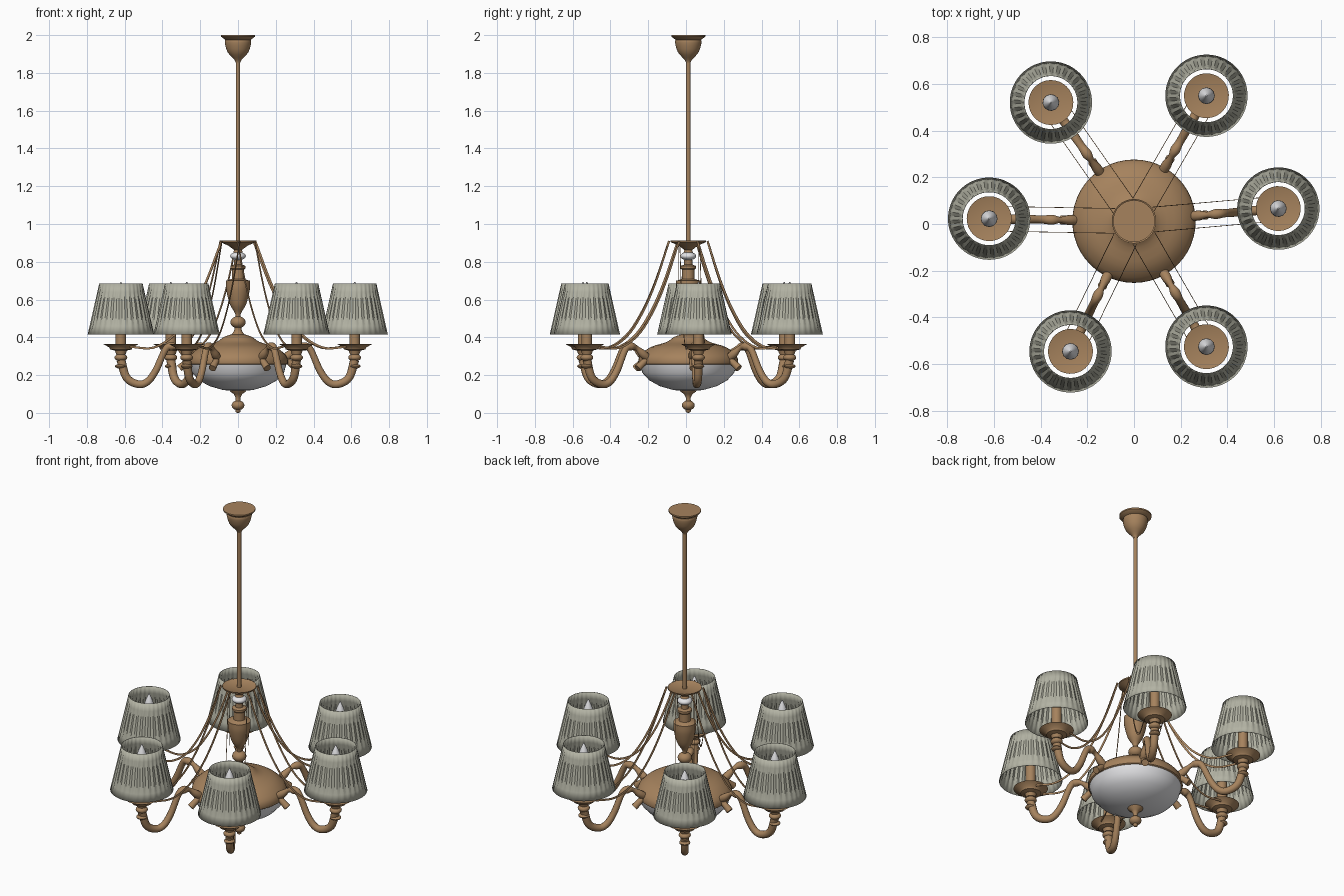
import bpy, bmesh, math
from mathutils import Vector

if "Cube" in bpy.data.objects:
    bpy.data.objects.remove(bpy.data.objects["Cube"])

CY = 0.012                               # hub sits slightly behind the centre
ARM_R = 0.62
TAU = 2 * math.pi


def material(name, *rgb):
    m = bpy.data.materials.new(name)
    m.diffuse_color = (*rgb, 1)
    m.use_nodes = True
    m.node_tree.nodes["Principled BSDF"].inputs["Base Color"].default_value = m.diffuse_color
    return m


BRONZE = material("bronze", 0.38, 0.225, 0.11)
FABRIC = material("grey_fabric", 0.45, 0.45, 0.37)
GLASS = material("white_glass", 0.78, 0.78, 0.8)


def finish(name, bm, rings, mat, angle=40, caps=True):
    """Skin the rings into a smooth-shaded object."""
    for a, b in zip(rings, rings[1:]):
        for i in range(len(a)):
            j = (i + 1) % len(a)
            bm.faces.new((a[i], a[j], b[j], b[i]))
    if caps:
        bm.faces.new(rings[0])
        bm.faces.new(rings[-1])
    bmesh.ops.recalc_face_normals(bm, faces=bm.faces)
    me = bpy.data.meshes.new(name)
    bm.to_mesh(me)
    bm.free()
    me.materials.append(mat)
    ob = bpy.data.objects.new(name, me)
    bpy.context.collection.objects.link(ob)
    bpy.ops.object.select_all(action='DESELECT')
    bpy.context.view_layer.objects.active = ob
    ob.select_set(True)
    bpy.ops.object.shade_smooth_by_angle(angle=math.radians(angle))
    ob.location.y = CY
    return ob


def spline(pts, steps):
    """Smooth Catmull-Rom curve through the points."""
    pts = [Vector(p) for p in pts]
    p = [2 * pts[0] - pts[1]] + pts + [2 * pts[-1] - pts[-2]]
    out = []
    for a, b, c, d in zip(p, p[1:], p[2:], p[3:]):
        for k in range(steps):
            t = k / steps
            out.append(b + 0.5 * t * (c - a + t * (2 * a - 5 * b + 4 * c - d
                                                   + t * (3 * (b - c) + d - a))))
    return out + [pts[-1]]


def lathe(name, profile, mat=BRONZE, x=0.0, seg=32, steps=1):
    bm = bmesh.new()
    rings = [[bm.verts.new((x + max(r, 0.001) * math.cos(TAU * i / seg),
                            max(r, 0.001) * math.sin(TAU * i / seg), z))
              for i in range(seg)] for r, z in spline(profile, steps)]
    return finish(name, bm, rings, mat)


def bead(name, z, r, h, mat=BRONZE, x=0.0, seg=24, start=0, end=10):
    """Turned ellipsoid of half height h, from pole (0) to pole (10)."""
    arc = [math.pi * k / 10 for k in range(start, end + 1)]
    return lathe(name, [(r * math.sin(a), z + h * math.cos(a)) for a in arc], mat, x, seg)


def sweep(name, pts, seg=12, steps=5, flat=1.0, side=0.0):
    """Tube along (radius, height, thickness); flat squeezes it sideways."""
    path = spline(pts, steps)
    bm = bmesh.new()
    rings = []
    for i, p in enumerate(path):
        d = path[min(i + 1, len(path) - 1)] - path[max(i - 1, 0)]
        n = Vector((-d[1], d[0])).normalized() * p[2]
        angles = [TAU * (k + 0.5) / seg for k in range(seg)]
        rings.append([bm.verts.new((p[0] + n.x * math.cos(a), side + p[2] * flat * math.sin(a),
                                    p[1] + n.y * math.cos(a))) for a in angles])
    return finish(name, bm, rings, BRONZE)


def pleated_shade(name, x, pleats=30, rows=6):
    bm = bmesh.new()
    rings = []
    for k in range(rows + 1):
        t = k / rows
        amp = 0.003 * min(1, 4 * t * (1 - t) * 2)
        ring = []
        for i in range(pleats * 4):
            a = TAU * i / (pleats * 4)
            r = 0.176 - 0.061 * t - amp * (1 - math.sin(i * math.pi / 2))
            ring.append(bm.verts.new((x + r * math.cos(a), r * math.sin(a), 0.415 + 0.27 * t)))
        rings.append(ring)
    ob = finish(name, bm, rings, FABRIC, 30, caps=False)
    mod = ob.modifiers.new("thickness", 'SOLIDIFY')
    mod.thickness = 0.002
    mod.offset = -1
    return ob


# ---- ceiling mount and rod
lathe("canopy_flange", [(0.09, 2), (0.09, 1.992), (0.066, 1.974)])
lathe("canopy_cup", [(0.066, 1.98), (0.07, 1.96), (0.055, 1.91), (0.02, 1.87), (0.012, 1.855)], steps=3)
lathe("hanging_rod", [(0.0115, 1.87), (0.0115, 0.78)], seg=16)

# ---- central stem
lathe("upper_dish", [(0.085, 0.905), (0.095, 0.912), (0.095, 0.905), (0.05, 0.885),
                     (0.02, 0.862), (0.025, 0.85)])
bead("glass_bead", 0.83, 0.042, 0.022, GLASS)
lathe("stem_neck", [(0.022, 0.81), (0.022, 0.785), (0.04, 0.778), (0.04, 0.765), (0.033, 0.758),
                    (0.033, 0.71), (0.064, 0.698)])
lathe("stem_urn", [(0.064, 0.7), (0.062, 0.65), (0.043, 0.575), (0.014, 0.522), (0.014, 0.47)], steps=4)
bead("stem_knob", 0.48, 0.04, 0.032)
lathe("stem_foot", [(0.02, 0.455), (0.022, 0.432), (0.05, 0.4)], steps=3)

# ---- body and glass bowl
lathe("body_dome", [(0.04, 0.414), (0.075, 0.402), (0.115, 0.375), (0.2, 0.348), (0.255, 0.303),
                    (0.264, 0.265), (0.256, 0.255)], seg=48, steps=3)
bead("glass_bowl", 0.257, 0.256, 0.143, GLASS, seg=48, start=5)
lathe("finial_cap", [(0.045, 0.122), (0.04, 0.112), (0.022, 0.1), (0.012, 0.08), (0.014, 0.06)])
bead("bottom_finial", 0.04, 0.034, 0.026)
bead("finial_tip", 0.012, 0.014, 0.012)

# ---- one arm with its light, built along +x
arm = [
    sweep("arm", [(0.225, 0.275, 0.018), (0.275, 0.31, 0.022), (0.315, 0.342, 0.013),
                  (0.35, 0.352, 0.022), (0.385, 0.335, 0.018), (0.435, 0.225, 0.019),
                  (0.48, 0.165, 0.02), (0.53, 0.152, 0.021), (0.59, 0.187, 0.022),
                  (0.62, 0.28, 0.024)], steps=6),
    sweep("arm_stub", [(0.235, 0.3, 0.014), (0.31, 0.236, 0.02)], steps=2),
    bead("arm_collar", 0.293, 0.034, 0.02, x=ARM_R),
    bead("arm_lower_collar", 0.247, 0.031, 0.013, x=ARM_R),
    lathe("candle_dish", [(0.025, 0.31), (0.032, 0.33), (0.057, 0.336), (0.062, 0.347),
                          (0.096, 0.366), (0.06, 0.358), (0.02, 0.357)], x=ARM_R),
    lathe("candle_tube", [(0.028, 0.35), (0.028, 0.538)], x=ARM_R, seg=20),
    lathe("candle_bulb", [(0.02, 0.538), (0.036, 0.58), (0.024, 0.64), (0.003, 0.692)],
          GLASS, ARM_R, 12, 3),
    pleated_shade("pleated_shade", ARM_R),
]
# pair of draped ribbons per arm, from the upper dish to the candle dish
drape = [(0.087, 0.91), (0.17, 0.69), (0.25, 0.53), (0.34, 0.41), (0.45, 0.345), (0.57, 0.35)]
for side, label in ((0.053, "left"), (-0.053, "right")):
    arm.append(sweep("drape_" + label, [(r, z, 0.008) for r, z in drape], 4, 5, 0.25, side))

# ---- repeat the arm round the hub at slightly uneven angles
for n, deg in enumerate((5, 60, 125, 179, 244, 300)):
    for part in arm:
        ob = part
        if n:
            ob = part.copy()
            ob.name = f"{part.name}_{n + 1}"
            bpy.context.collection.objects.link(ob)
        ob.rotation_euler.z = math.radians(deg)
